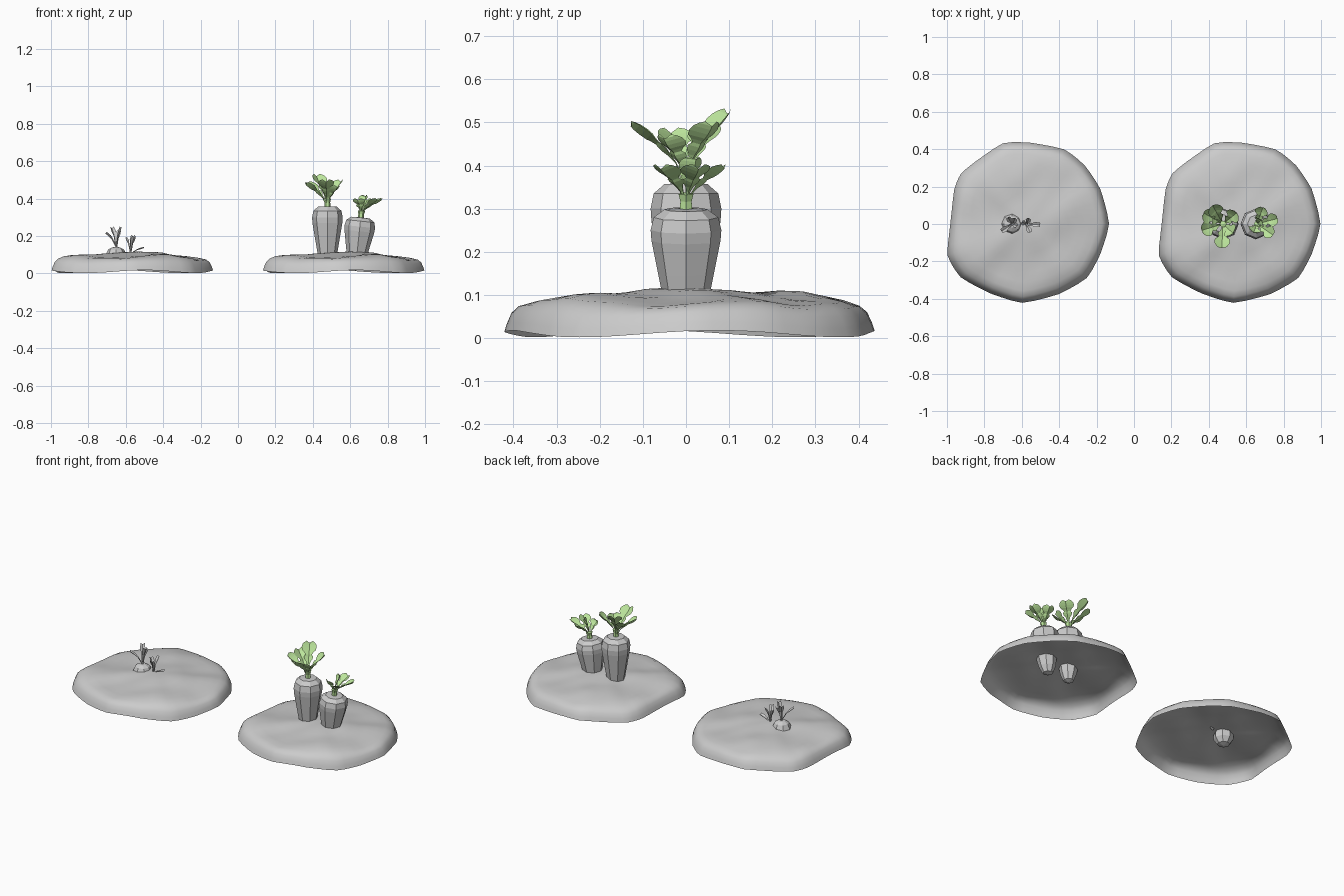
import bpy, bmesh, math
from mathutils import Vector, Matrix

if "Cube" in bpy.data.objects:
    bpy.data.objects.remove(bpy.data.objects["Cube"])

green = bpy.data.materials.new("leaf_green")
green.diffuse_color = (0.5, 0.78, 0.33, 1)
green.use_nodes = True
green.node_tree.nodes["Principled BSDF"].inputs["Base Color"].default_value = green.diffuse_color


def make(name, verts, faces, mat=None, smooth=None):
    me = bpy.data.meshes.new(name)
    me.from_pydata(verts, [], faces)
    bm = bmesh.new()
    bm.from_mesh(me)
    bmesh.ops.remove_doubles(bm, verts=bm.verts, dist=1e-5)
    bm.to_mesh(me)
    bm.free()
    ob = bpy.data.objects.new(name, me)
    bpy.context.collection.objects.link(ob)
    if mat:
        me.materials.append(mat)
    if smooth:
        bpy.ops.object.select_all(action='DESELECT')
        ob.select_set(True)
        bpy.context.view_layer.objects.active = ob
        bpy.ops.object.shade_smooth_by_angle(angle=math.radians(smooth))
    return ob


def lathe(name, profile, n, matrix, mat=None):
    verts = [matrix @ Vector((r * math.cos(2 * math.pi * k / n), r * math.sin(2 * math.pi * k / n), z))
             for r, z in profile for k in range(n)]
    faces = [(i * n + k, i * n + (k + 1) % n, (i + 1) * n + (k + 1) % n, (i + 1) * n + k)
             for i in range(len(profile) - 1) for k in range(n)]
    return make(name, verts, faces, mat)


# soil mounds: open-bottomed lumpy shells with an irregular outline
OUTLINE = [(0.435, 0), (0.385, .19), (0.30, .315), (0.195, .40), (0.005, .435), (-.135, .435), (-.285, .33),
           (-.36, .27), (-.395, .19), (-.415, 0), (-.435, -.17), (-.365, -.285), (-.205, -.37),
           (-.035, -.425), (0.165, -.375), (0.315, -.29), (0.385, -.16)]
SECTION = [(1, .01), (.985, .03), (.96, .055), (.92, .072), (.85, .083), (.74, .09), (.62, .096),
           (.5, .101), (.38, .105), (.26, .107), (.13, .107), (0, .106)]


def lumps(x, y):
    return (.006 * math.sin(13 * x + 7 * y + 1) + .005 * math.sin(19 * y - 9 * x + 2)
            + .003 * math.sin(31 * x + 3) * math.sin(27 * y + 1))


def mound(name, cx):
    m, sub = len(OUTLINE), 3
    ring = []
    for i in range(m):
        a, b = Vector(OUTLINE[i]), Vector(OUTLINE[(i + 1) % m])
        ring += [a.lerp(b, j / sub) for j in range(sub)]
    ring = [(ring[i - 1] + 4 * ring[i] + ring[(i + 1) % len(ring)]) / 6 for i in range(len(ring))]
    n = len(ring)
    verts = []
    for f, z in SECTION:
        for p in ring:
            x, y = p.x * f * 1.005, p.y * f * 1.005
            amp = min(1, (1 - f) * 6)
            edge = .008 * math.sin(4 * math.atan2(y, x) + .9) * (1 - amp)
            verts.append((x + cx, y, z + lumps(x, y) * amp + edge))
    faces = [(i * n + k, i * n + (k + 1) % n, (i + 1) * n + (k + 1) % n, (i + 1) * n + k)
             for i in range(len(SECTION) - 1) for k in range(n)]
    make(name, verts, faces, smooth=50)


mound("soil_mound_left", -.565)
mound("soil_mound_right", .565)

# root vegetables, eight-sided
ROOT = [(0, .02), (.03, .03), (.047, .075), (.065, .18), (.08, .27), (.082, .30), (.075, .335), (.05, .357), (0, .36)]


def root(name, x, k, tilt):
    mat = Matrix.Translation((x, 0, 0)) @ Matrix.Rotation(math.radians(tilt), 4, 'Y')
    lathe(name, [(r, z * k) for r, z in ROOT], 8, mat)
    lathe(name + "_stem", [(0, .35 * k), (.017, .35 * k), (.015, .38 * k), (.02, .40 * k), (0, .405 * k)], 6, mat, green)


root("large_root", .478, 1, 0)
root("small_root", .625, .84, 6)
lathe("buried_root", [(0, .03), (.035, .04), (.056, .07), (.056, .1), (.042, .128), (.02, .14), (0, .141)], 8,
      Matrix.Translation((-.652, 0, 0)))

# leaves: folded strips that bend outwards
LOBED = [(0, .12), (.3, .14), (.42, .3), (.5, .55), (.57, .6), (.62, .42), (.68, .6), (.74, .9),
         (.82, 1), (.9, .92), (.96, .7), (1, .4)]
PLAIN = [(0, .35), (.5, .5), (.75, 1), (1, .8)]


def leaves(name, base, tips, width, shape, mat=None):
    base = Vector(base)
    verts, faces = [], []
    for tip in tips:
        d = Vector(tip) - base
        flat = Vector((d.x, d.y, 0))
        side = Vector((-d.y, d.x, 0)).normalized()
        up = side.cross(d).normalized()
        s = len(verts)
        for t, w in shape:
            c = base + flat * t ** 1.4 + Vector((0, 0, d.z * t ** .85))
            hw = side * w * width
            fold = up * w * width * .25
            end = d * (.06 if t == 1 else 0)
            verts += [c - hw - fold, c + fold - end, c + hw - fold]
        for i in range(len(shape) - 1):
            a = s + 3 * i
            faces += [(a, a + 1, a + 4, a + 3), (a + 1, a + 2, a + 5, a + 4)]
    make(name, verts, faces, mat)


leaves("large_leaves", (.475, 0, .355),
       [(.47, -.13, .50), (.36, -.035, .485), (.42, .10, .53), (.55, .06, .50), (.53, -.05, .47), (.37, .06, .49)],
       .042, LOBED, green)
leaves("small_leaves", (.657, 0, .305),
       [(.69, .09, .40), (.77, .03, .40), (.745, -.06, .40), (.64, -.045, .40), (.68, .02, .42)],
       .035, LOBED, green)
leaves("large_sprout", (-.65, 0, .135),
       [(-.71, -.04, .22), (-.675, .035, .25), (-.625, -.01, .25), (-.635, .03, .23)], .015, PLAIN)
leaves("small_sprout", (-.575, 0, .105),
       [(-.60, .01, .195), (-.56, .03, .205), (-.555, -.045, .20), (-.50, -.005, .14)], .014, PLAIN)
